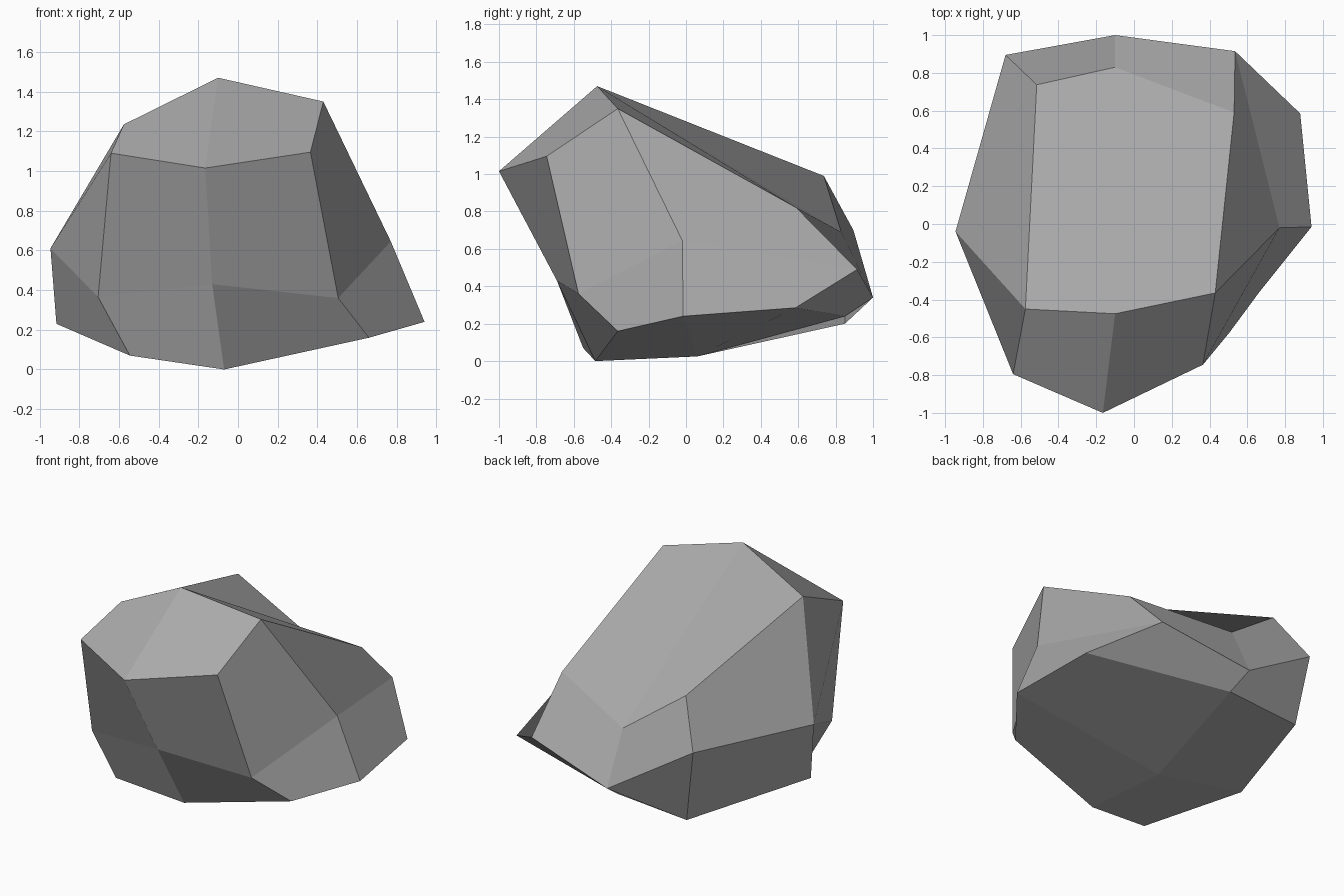
import bpy

if "Cube" in bpy.data.objects:
    bpy.data.objects.remove(bpy.data.objects["Cube"])

# Stone: a cube split 2x2 on every side, its 26 points pushed into a rough boulder.
# Each layer lists rows front to back, each row left to right.
LAYERS = {
    -1: [[(-.545, -.55, .07), (-.07, -.485, 0), (.66, -.365, .16)],
         [(-.915, -.05, .23), (-.15, .06, .025), (.94, -.015, .24)],
         [(-.60, .85, .20), (-.07, .85, .24), (.88, .585, .285)]],
    0: [[(-.705, -.58, .365), (-.13, -.69, .43), (.505, -.575, .36)],
        [(-.945, -.04, .61), None, (.77, -.02, .645)],
        [(-.68, .895, .70), (-.10, 1.0, .34), (.535, .915, .49)]],
    1: [[(-.64, -.795, 1.09), (-.165, -1.0, 1.015), (.365, -.745, 1.095)],
        [(-.575, -.45, 1.235), (-.10, -.475, 1.47), (.43, -.365, 1.35)],
        [(-.515, .737, .99), (-.10, .83, .69), (.53, .59, .82)]],
}

index, verts = {}, []
for k, rows in LAYERS.items():
    for j, row in enumerate(rows):
        for i, point in enumerate(row):
            if point:
                index[(i - 1, j - 1, k)] = len(verts)
                verts.append(point)


def grid_index(axis, side, u, v):
    key = [0, 0, 0]
    key[axis], key[(axis + 1) % 3], key[(axis + 2) % 3] = side, u, v
    return index[tuple(key)]


# Four quads on each of the six sides, each starting at the side's centre
faces = []
for axis in range(3):
    for side in (-1, 1):
        for u in (-1, 1):
            for v in (-1, 1):
                loop = [(0, 0), (u, 0), (u, v), (0, v)]
                if u * v * side < 0:
                    loop = loop[:1] + loop[:0:-1]
                faces.append([grid_index(axis, side, *p) for p in loop])

mesh = bpy.data.meshes.new("stone")
mesh.from_pydata(verts, [], faces)
mesh.update()

# Plain grey stone colour
grey = bpy.data.materials.new("stone grey")
grey.diffuse_color = (0.4, 0.4, 0.4, 1)
grey.use_nodes = True
grey.node_tree.nodes["Principled BSDF"].inputs["Base Color"].default_value = grey.diffuse_color
mesh.materials.append(grey)

stone = bpy.data.objects.new("stone", mesh)
bpy.context.collection.objects.link(stone)
